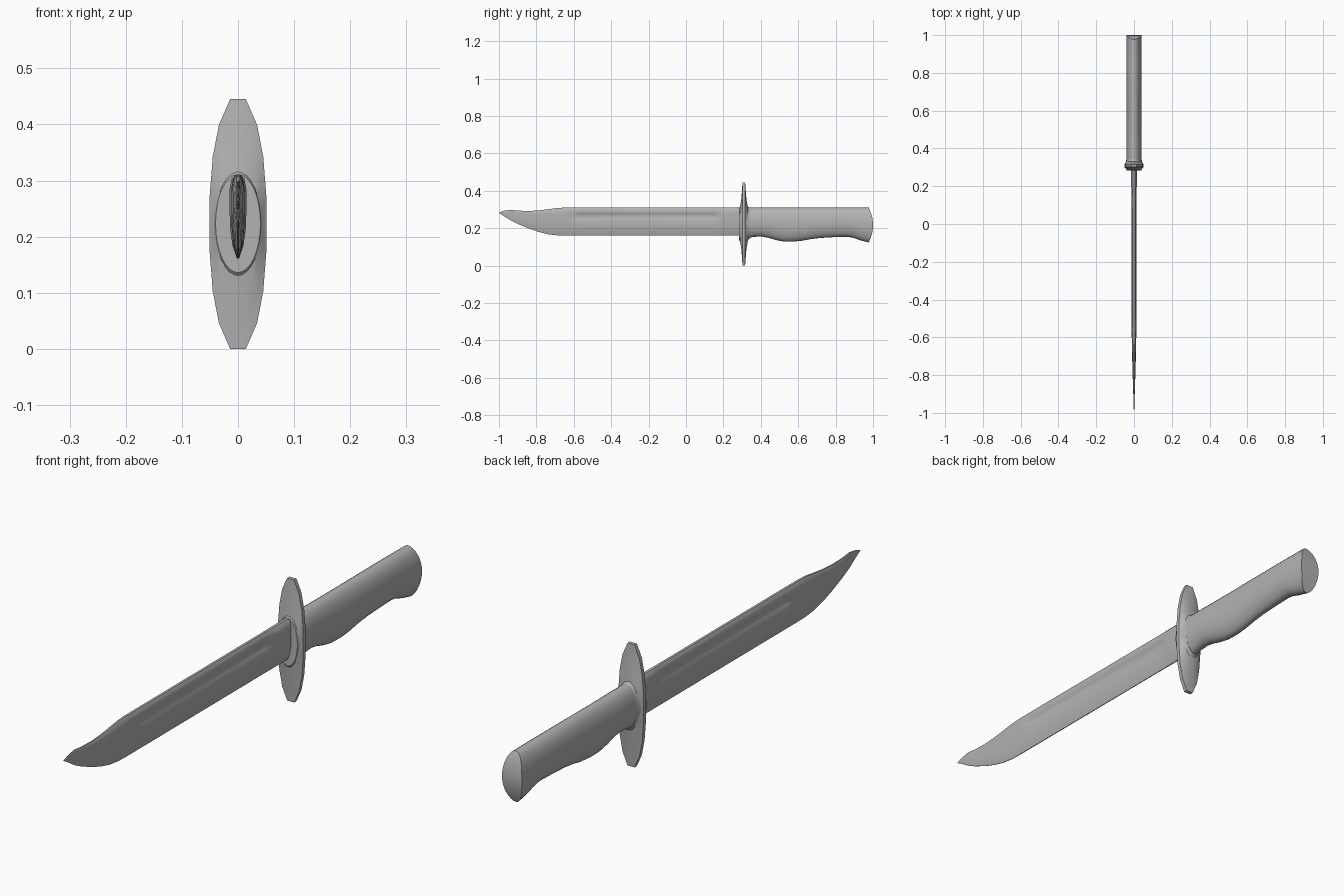
import bpy, bmesh, math

if "Cube" in bpy.data.objects:
    bpy.data.objects.remove(bpy.data.objects["Cube"])

# Dark grey finish shared by every part
steel = bpy.data.materials.new("dark_grey")
steel.diffuse_color = (.45, .45, .45, 1)
steel.use_nodes = True
steel.node_tree.nodes["Principled BSDF"].inputs["Base Color"].default_value = steel.diffuse_color


def loft(name, rings, angle, strip_end=False):
    """Skin closed rings of equal length and cap both ends."""
    bm = bmesh.new()
    vs = [[bm.verts.new(p) for p in r] for r in rings]
    n = len(rings[0])
    for a, b in zip(vs, vs[1:]):
        for i in range(n):
            j = (i + 1) % n
            bm.faces.new((a[i], a[j], b[j], b[i]))
    bm.faces.new(vs[0])
    e = vs[-1]
    if strip_end:  # bridge left to right so the end curves cleanly
        bm.faces.new((e[0], e[1], e[-1]))
        for i in range(1, n // 2 - 1):
            bm.faces.new((e[i], e[i + 1], e[n - i - 1], e[n - i]))
        bm.faces.new((e[n // 2 - 1], e[n // 2], e[n // 2 + 1]))
    else:
        bm.faces.new(e)
    bmesh.ops.recalc_face_normals(bm, faces=bm.faces)
    me = bpy.data.meshes.new(name)
    bm.to_mesh(me)
    bm.free()
    me.materials.append(steel)
    ob = bpy.data.objects.new(name, me)
    bpy.context.collection.objects.link(ob)
    bpy.ops.object.select_all(action='DESELECT')
    ob.select_set(True)
    bpy.context.view_layer.objects.active = ob
    bpy.ops.object.shade_smooth_by_angle(angle=math.radians(angle))
    return ob


def oval(y, half_x, bottom, top, n=32):
    c, h = (bottom + top) / 2, (top - bottom) / 2
    return [(half_x * math.sin(2 * math.pi * i / n), y,
             c + h * math.cos(2 * math.pi * i / n)) for i in range(n)]


# Blade: y, bottom, top, half thickness, fuller depth
blade_stations = [
    (-1.0, .281, .284, .0008, 0), (-.975, .266, .293, .0015, 0),
    (-.94, .243, .299, .003, 0), (-.90, .223, .294, .004, 0),
    (-.84, .198, .292, .006, 0), (-.79, .181, .295, .0075, 0),
    (-.74, .168, .301, .009, 0), (-.69, .162, .308, .010, 0),
    (-.65, .161, .310, .011, 0), (-.60, .161, .310, .012, 0),
    (-.57, .161, .310, .012, 1), (.15, .161, .310, .012, 1),
    (.18, .161, .310, .012, 0), (.20, .161, .310, .015, 0),
    (.30, .161, .310, .015, 0)]
# One side of the section: height fraction, thickness fraction, fuller cut
half_section = [(1, .35, 0), (.95, .75, 0), (.83, 1, 0), (.77, 1, .45),
                (.72, 1, .6), (.67, 1, .6), (.62, 1, .45), (.56, 1, 0),
                (.35, .92, 0), (.15, .65, 0), (0, .12, 0)]


def blade_ring(y, bottom, top, thick, depth):
    side = [(thick * (w - cut * depth), bottom + t * (top - bottom))
            for t, w, cut in half_section]
    return [(x, y, z) for x, z in side] + [(-x, y, z) for x, z in reversed(side)]


loft("blade", [blade_ring(*s) for s in blade_stations], 30)

# Guard: faceted tall plate that thickens toward a round collar
MID = .2225
quarter = [(.014, .2225), (.034, .177), (.045, .12), (.0505, .05)]
right = quarter + [(x, -z) for x, z in reversed(quarter)]
outline = right + [(-x, -z) for x, z in right]


def plate_ring(y, sx, sz):
    return [(x * sx, y, MID + z * sz) for x, z in outline]


loft("guard", [plate_ring(.287, .76, .36), plate_ring(.296, .9, .6),
               plate_ring(.302, 1, 1), plate_ring(.316, 1, 1),
               plate_ring(.323, .9, .6), plate_ring(.332, .78, .38)], 20)

# Collars on both faces of the guard
loft("front_collar", [oval(.284, .040, .136, .311),
                      oval(.300, .045, .118, .325)], 30)
loft("rear_collar", [oval(.318, .047, .115, .330), oval(.330, .043, .135, .315),
                     oval(.342, .040, .147, .310)], 40)

# Grip: straight back with finger swells underneath
grip_stations = [(.32, .144), (.36, .153), (.40, .156), (.44, .149), (.48, .137),
                 (.52, .129), (.57, .128), (.62, .133), (.67, .142), (.72, .148),
                 (.79, .152), (.86, .154), (.89, .150), (.93, .136)]
rings = [oval(y, .040, b, .310) for y, b in grip_stations]
# Butt end bows outward around the x axis
end = oval(.977, .040, .124, .310)
rings.append([(x, y + .023 * (1 - ((z - .217) / .093) ** 2), z) for x, y, z in end])
loft("grip", rings, 40, strip_end=True)
